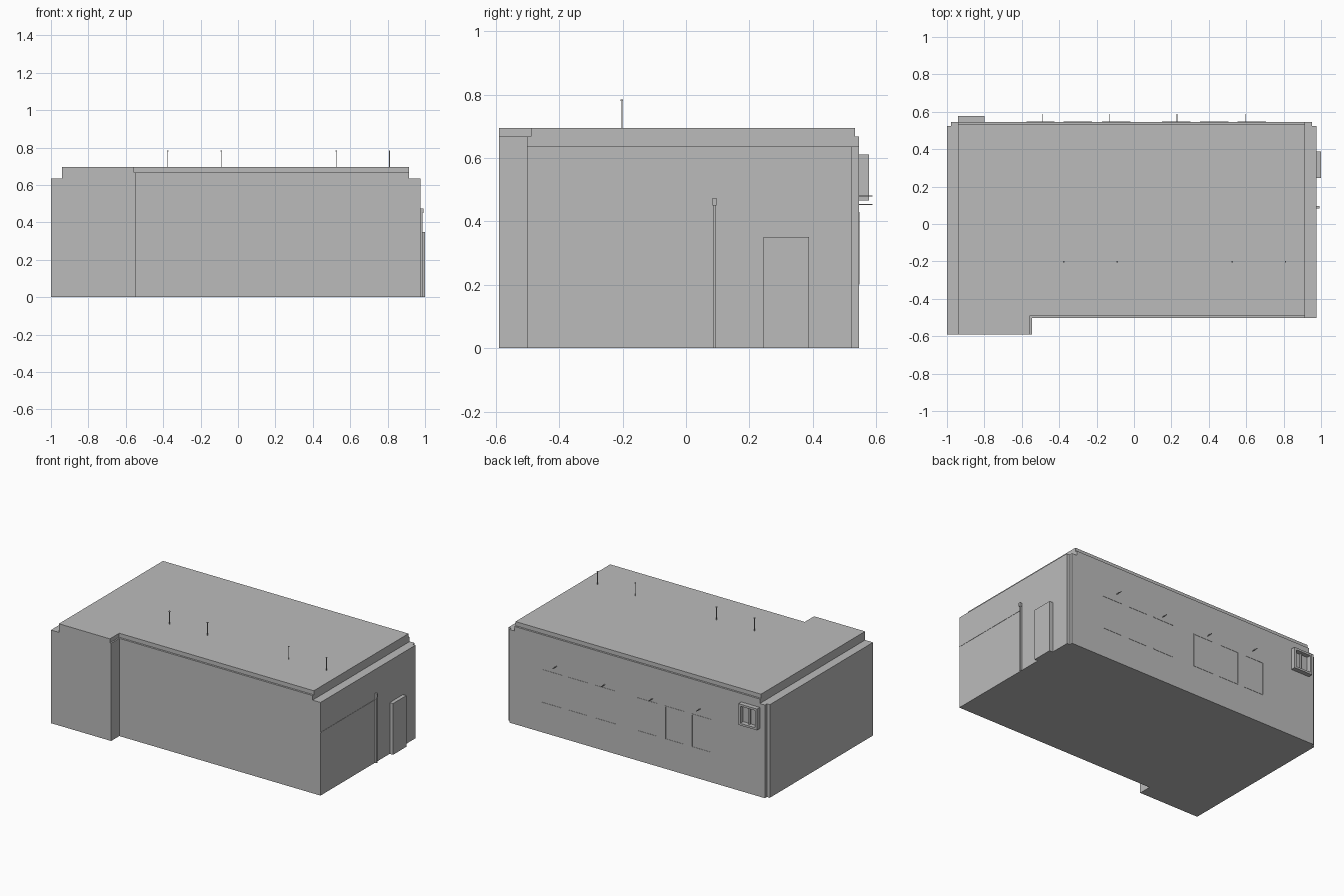
import bpy
import bmesh

cube = bpy.data.objects.get("Cube")
if cube:
    bpy.data.objects.remove(cube, do_unlink=True)

grey = bpy.data.materials.new("plain_grey")
grey.use_nodes = True
GREY = (0.5, 0.5, 0.5, 1)
grey.diffuse_color = GREY
grey.node_tree.nodes["Principled BSDF"].inputs["Base Color"].default_value = GREY


def finish(name, bm):
    bmesh.ops.recalc_face_normals(bm, faces=bm.faces)
    mesh = bpy.data.meshes.new(name)
    bm.to_mesh(mesh)
    bm.free()
    mesh.materials.append(grey)
    obj = bpy.data.objects.new(name, mesh)
    bpy.context.collection.objects.link(obj)
    return obj


def prism(name, outline, z0, z1):
    """Extrude a floor-plan outline upwards."""
    bm = bmesh.new()
    base = bm.faces.new([bm.verts.new((x, y, z0)) for x, y in outline])
    top = bmesh.ops.extrude_face_region(bm, geom=[base])["geom"]
    verts = [v for v in top if isinstance(v, bmesh.types.BMVert)]
    bmesh.ops.translate(bm, verts=verts, vec=(0, 0, z1 - z0))
    return finish(name, bm)


def boxes(name, spans):
    """Join axis-aligned boxes, each given as x, y and z ranges."""
    bm = bmesh.new()
    for span in spans:
        made = bmesh.ops.create_cube(bm, size=1)["verts"]
        for v in made:
            v.co = [(a + b) / 2 + c * (b - a) for c, (a, b) in zip(v.co, span)]
    return finish(name, bm)


def plan(left, right, front, back, bay_side):
    """Rectangular plan with a bay stepping forward at the front."""
    return [(left, -0.59), (bay_side, -0.59), (bay_side, front),
            (right, front), (right, back), (left, back)]


# Main walls, with small notches at the rear corners
BACK = 0.546
walls = plan(-1, 0.975, -0.502, 0.524, -0.545)
walls[4:] = [(0.975, 0.524), (0.953, 0.524), (0.953, BACK),
             (-0.978, BACK), (-0.978, 0.524), (-1, 0.524)]
prism("walls", walls, 0, 0.636)

# Stepped upper storey edge and roof
prism("upper_walls", plan(-0.94, 0.915, -0.502, BACK, -0.545), 0.636, 0.667)
prism("roof", plan(-0.94, 0.915, -0.489, 0.533, -0.555), 0.667, 0.695)

# Slim rods with caps on the roof
for i, x in enumerate((-0.375, -0.09, 0.525, 0.81)):
    boxes(f"roof_rod_{i + 1}", [
        ((x - 0.002, x + 0.002), (-0.204, -0.2), (0.695, 0.78)),
        ((x - 0.004, x + 0.004), (-0.206, -0.198), (0.78, 0.785))])

# Side door, drain pipe and thin rail
boxes("side_door", [((0.97, 1), (0.245, 0.388), (0, 0.35))])
boxes("drain_pipe", [((0.97, 0.987), (0.086, 0.094), (0, 0.45)),
                     ((0.97, 0.992), (0.084, 0.096), (0.45, 0.474))])
boxes("side_rail", [((0.97, 0.977), (-0.502, 0.086), (0.428, 0.432))])

# Thin window frames on the rear wall; some have only head and sill
HALF, EDGE, SILL, HEAD = 0.076, 0.006, 0.2, 0.43
windows = ((0.63, False), (0.43, True), (0.225, False),
           (-0.095, True), (-0.3, True), (-0.5, True))
for i, (x, jambs) in enumerate(windows):
    depth = (BACK - 0.005, BACK + 0.002)
    bars = [((x - HALF, x + HALF), depth, (z, z + EDGE))
            for z in (SILL, HEAD - EDGE)]
    if jambs:
        bars += [((a, a + EDGE), depth, (SILL, HEAD))
                 for a in (x - HALF, x + HALF - EDGE)]
    boxes(f"window_frame_{i + 1}", bars)

# Lamp brackets above the windows
for i, (x, z) in enumerate(((0.595, 0.48), (0.23, 0.453), (-0.13, 0.453), (-0.49, 0.48))):
    boxes(f"lamp_bracket_{i + 1}", [
        ((x - 0.002, x + 0.002), (BACK - 0.01, 0.588), (z - 0.002, z + 0.002))])

# Open vent housing on the rear wall
X0, X1, Z0, Z1, T = -0.94, -0.8, 0.465, 0.61, 0.014
reach = (BACK - 0.005, 0.577)
vent = [((X0, X1), reach, (z, z + T)) for z in (Z0, Z1 - T)]
vent += [((x, x + T), reach, (Z0, Z1)) for x in (X0, X1 - T)]
vent.append(((-0.874, -0.866), (BACK - 0.005, 0.56), (Z0, Z1)))
boxes("vent_housing", vent)
